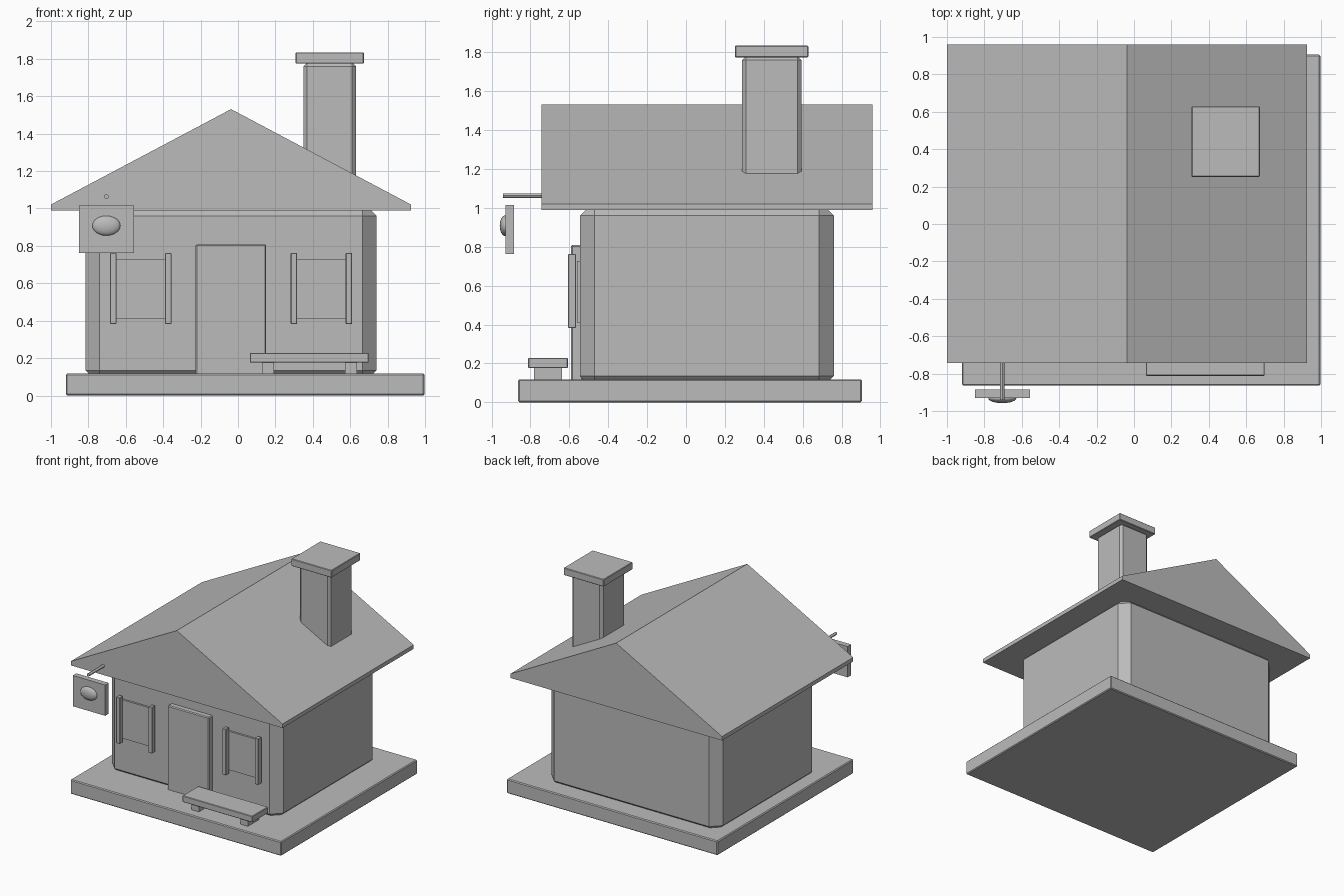
import bpy, bmesh, math

if "Cube" in bpy.data.objects:
    bpy.data.objects.remove(bpy.data.objects["Cube"])

stone = bpy.data.materials.new("plain grey")
stone.diffuse_color = (0.5, 0.5, 0.5, 1)
stone.use_nodes = True
stone.node_tree.nodes["Principled BSDF"].inputs["Base Color"].default_value = stone.diffuse_color


def add_object(name, bm):
    bmesh.ops.recalc_face_normals(bm, faces=bm.faces[:])
    mesh = bpy.data.meshes.new(name)
    bm.to_mesh(mesh)
    bm.free()
    mesh.materials.append(stone)
    ob = bpy.data.objects.new(name, mesh)
    bpy.context.collection.objects.link(ob)
    return ob


def box(name, x, y, z, bevel=0.0):
    """Box from (min, max) ranges, with optional flat chamfer."""
    bm = bmesh.new()
    bmesh.ops.create_cube(bm, size=1)
    for v in bm.verts:
        v.co = [r[0] if c < 0 else r[1] for c, r in zip(v.co, (x, y, z))]
    if bevel:
        bmesh.ops.bevel(bm, geom=bm.edges[:], offset=bevel, segments=1,
                        profile=0.5, affect='EDGES')
    return add_object(name, bm)


MID = -0.037  # centre line of the house

# Ground slab and chamfered walls
box("base_slab", (-0.92, 0.997), (-0.864, 0.905), (0, 0.118), 0.007)
box("house_walls", (-0.815, 0.741), (-0.545, 0.76), (0.06, 1.035), 0.075)

# Gable roof: solid pentagon profile extruded along y
bm = bmesh.new()
profile = [(-1.0, 0.988), (0.925, 0.988), (0.925, 1.021), (MID, 1.531), (-1.0, 1.021)]
face = bm.faces.new([bm.verts.new((x, -0.743, z)) for x, z in profile])
ext = bmesh.ops.extrude_face_region(bm, geom=[face])
bmesh.ops.translate(bm, vec=(0, 1.703, 0),
                    verts=[g for g in ext["geom"] if isinstance(g, bmesh.types.BMVert)])
add_object("gable_roof", bm)

# Chimney and cap
box("chimney_stack", (0.35, 0.63), (0.288, 0.594), (1.1, 1.78), 0.02)
box("chimney_cap", (0.308, 0.673), (0.252, 0.629), (1.774, 1.834), 0.004)

# Door
box("front_door", (-0.227, 0.151), (-0.592, -0.53), (0.1, 0.808), 0.007)

# Windows with a narrow shutter on each side
for side, label in ((-1, "left"), (1, "right")):
    cx = MID + side * 0.483
    box(f"{label}_window_pane", (cx - 0.147, cx + 0.147), (-0.561, -0.52), (0.41, 0.727))
    for s, edge in ((-1, "left"), (1, "right")):
        sx = cx + s * 0.147
        box(f"{label}_window_{edge}_shutter", (sx - 0.017, sx + 0.017),
            (-0.607, -0.566), (0.382, 0.762), 0.003)

# Bench
box("bench_seat", (0.063, 0.699), (-0.812, -0.607), (0.176, 0.228), 0.004)
for x, label in ((0.16, "left"), (0.604, "right")):
    box(f"bench_{label}_leg", (x - 0.033, x + 0.033), (-0.782, -0.638), (0.11, 0.18))

# Hanging sign board with an oval boss
SX = -0.704
box("sign_board", (SX - 0.147, SX + 0.147), (-0.929, -0.884), (0.763, 1.016))
bpy.ops.mesh.primitive_uv_sphere_add(segments=24, ring_count=12, radius=1,
                                     location=(SX, -0.931, 0.908))
boss = bpy.context.object
boss.name = "sign_oval"
boss.scale = (0.075, 0.027, 0.053)
boss.data.materials.append(stone)
bpy.ops.object.shade_smooth_by_angle()

# Rod from the gable that carries the sign
bpy.ops.mesh.primitive_cylinder_add(vertices=12, radius=0.012, depth=0.25,
                                    location=(SX, -0.815, 1.063),
                                    rotation=(math.pi / 2, 0, 0))
rod = bpy.context.object
rod.name = "sign_rod"
rod.data.materials.append(stone)
bpy.ops.object.shade_smooth_by_angle()
